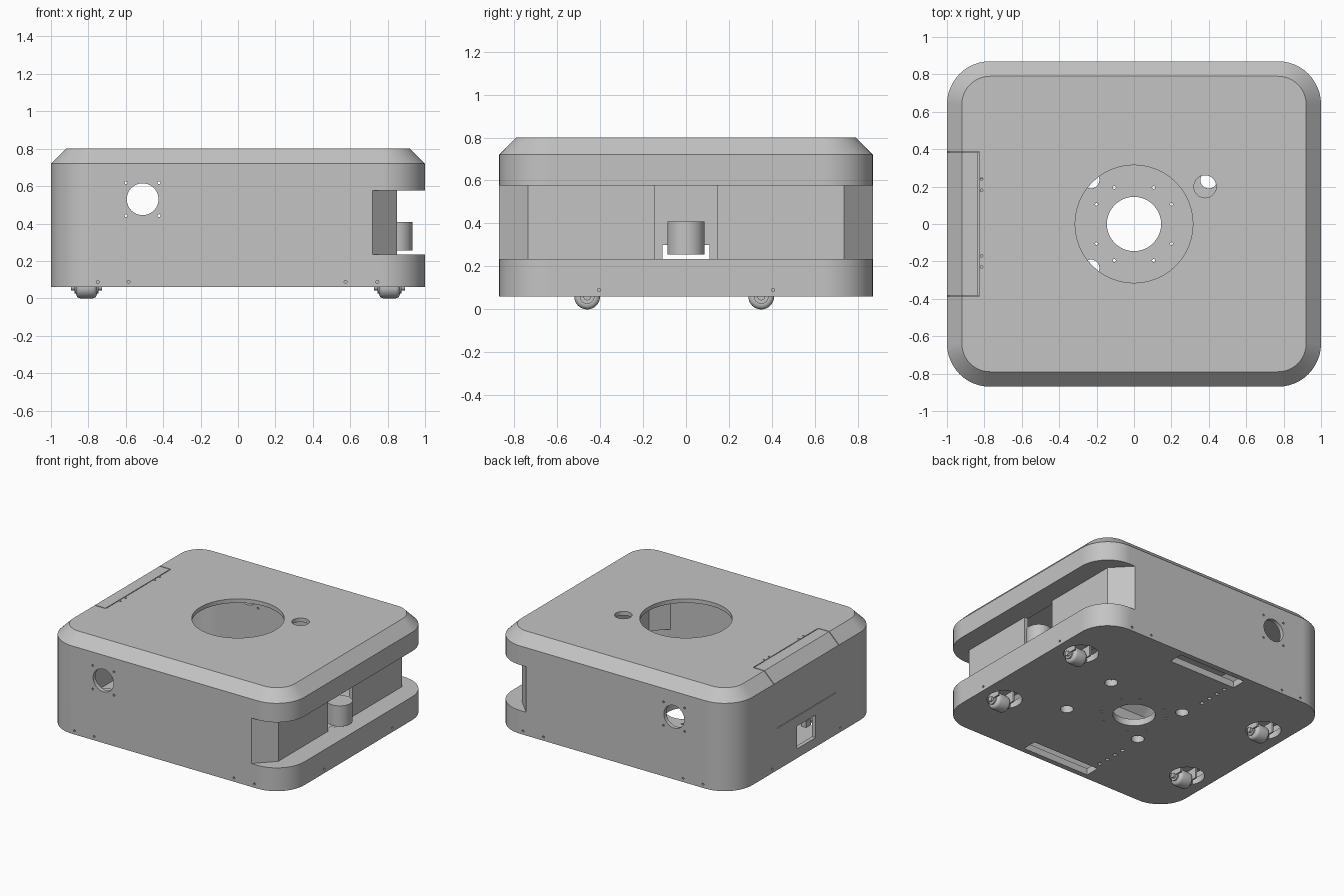
import bpy, bmesh, math
from mathutils import Matrix, Vector

if "Cube" in bpy.data.objects:
    bpy.data.objects.remove(bpy.data.objects["Cube"])

grey = bpy.data.materials.new("plain_grey")
grey.use_nodes = True
COLOUR = (0.55, 0.55, 0.55, 1)
grey.diffuse_color = COLOUR
grey.node_tree.nodes["Principled BSDF"].inputs["Base Color"].default_value = COLOUR

HX, HY, R = 1.0, 0.87, 0.23      # body half sizes and corner radius
Z0, Z1, CH = 0.06, 0.80, 0.08    # body bottom, top, top chamfer
T, FLOOR = 0.03, 0.11            # wall thickness, floor top


def finish(name, bm):
    bmesh.ops.recalc_face_normals(bm, faces=bm.faces)
    me = bpy.data.meshes.new(name)
    bm.to_mesh(me)
    bm.free()
    me.materials.append(grey)
    ob = bpy.data.objects.new(name, me)
    bpy.context.scene.collection.objects.link(ob)
    return ob


def loft(bm, rings):
    """Closed solid through rings of equal point count."""
    loops = [[bm.verts.new(p) for p in ring] for ring in rings]
    for a, b in zip(loops, loops[1:]):
        for i in range(len(a)):
            j = (i + 1) % len(a)
            bm.faces.new((a[i], a[j], b[j], b[i]))
    bm.faces.new(loops[0][::-1])
    bm.faces.new(loops[-1])


def rounded(inset, z, seg=12):
    """Rounded rectangle outline of the body, moved inward."""
    r, pts = R - inset, []
    for k, (sx, sy) in enumerate(((1, 1), (-1, 1), (-1, -1), (1, -1))):
        for i in range(seg + 1):
            a = math.pi / 2 * (k + i / seg)
            pts.append((sx * (HX - R) + r * math.cos(a), sy * (HY - R) + r * math.sin(a), z))
    return pts


def box(bm, x0, x1, y0, y1, z0, z1):
    loft(bm, [[(x0, y0, z), (x1, y0, z), (x1, y1, z), (x0, y1, z)] for z in (z0, z1)])


def rod(bm, centre, r, length, axis="Z", seg=32):
    rot = {"X": Matrix.Rotation(math.pi / 2, 4, "Y"),
           "Y": Matrix.Rotation(math.pi / 2, 4, "X"), "Z": Matrix()}[axis]
    bmesh.ops.create_cone(bm, cap_ends=True, segments=seg, radius1=r, radius2=r,
                          depth=length, matrix=Matrix.Translation(Vector(centre)) @ rot)


def boolean(target, cutter):
    cutter.hide_render = True
    mod = target.modifiers.new("cut", "BOOLEAN")
    mod.operation, mod.solver, mod.object = "DIFFERENCE", "EXACT", cutter
    bpy.context.view_layer.objects.active = target
    bpy.ops.object.modifier_apply(modifier=mod.name)
    bpy.data.objects.remove(cutter)


def cut(target, build):
    bm = bmesh.new()
    build(bm)
    boolean(target, finish("cutter", bm))


def smooth(ob):
    bpy.ops.object.select_all(action="DESELECT")
    ob.select_set(True)
    bpy.context.view_layer.objects.active = ob
    bpy.ops.object.shade_smooth_by_angle(angle=math.radians(30))


def recess(grow):
    """Side recess with slanted ends; grow thickens it for the inner wall."""
    g = grow
    plan = [(0.72 - g, -HY), (0.85 - g, -0.735), (0.85 - g, 0.735), (0.72 - g, HY),
            (0.72 - g, 1.1), (1.2, 1.1), (1.2, -1.1), (0.72 - g, -1.1)]
    return lambda bm: loft(bm, [[(x, y, z) for x, y in plan] for z in (0.235 - g, 0.577 + g)])


# Body shell
bm = bmesh.new()
loft(bm, [rounded(0, Z0), rounded(0, Z1 - CH), rounded(CH, Z1)])
body = finish("body_shell", bm)

bm = bmesh.new()
loft(bm, [rounded(T, FLOOR), rounded(T, Z1 - CH - T * 0.4), rounded(CH + T * 0.4, Z1 - T)])
cavity = finish("cavity", bm)
cut(cavity, recess(T))
cut(body, recess(0))
boolean(body, cavity)

SIGNS = [(sx, sy) for sx in (-1, 1) for sy in (-1, 1)]


# Openings through the walls
def wall_openings(bm):
    box(bm, 0.75, 0.9, -0.145, 0.145, 0.2351, 0.5769)    # sensor notch
    box(bm, -1.1, -0.9, -0.11, 0.11, 0.13, 0.30)         # rear window
    rod(bm, (0, 0, 0.8), 0.315, 0.2, seg=48)             # top hole
    rod(bm, (0.38, 0.2, 0.8), 0.06, 0.2)                 # small top hole
    rod(bm, (-0.51, 0, 0.53), 0.085, 2.2, "Y")           # side ports
    for sx, sy in SIGNS:
        rod(bm, (-0.51 + sx * 0.088, 0, 0.53 + sy * 0.088), 0.008, 2.2, "Y", 10)


# Openings through the floor
def floor_openings(bm):
    rod(bm, (0, 0, 0.08), 0.145, 0.2, seg=40)
    for sx, sy in SIGNS:
        rod(bm, (sx * 0.81, sy * 0.405, 0.08), 0.12, 0.1)
        rod(bm, (0.4 if sx > 0 else -0.23, sy * 0.235, 0.08), 0.045, 0.2, seg=24)
        for px, py in ((0.2, 0.105), (0.105, 0.195)):
            rod(bm, (sx * px, sy * py, 0.08), 0.008, 0.2, seg=10)
    for sy in (-1, 1):
        box(bm, -0.28, 0.28, sy * 0.775 - 0.055, sy * 0.775 + 0.055, 0.02, 0.14)
        for i in range(4):
            rod(bm, (-0.25, sy * (0.42 + 0.08 * i), 0.08), 0.014, 0.2, seg=12)


# Screw holes and hatch seams
def small_details(bm):
    for x in (-0.75, -0.585, 0.575, 0.745):
        for sy in (-1, 1):
            rod(bm, (x, sy * HY, 0.088), 0.008, 0.06, "Y", 10)
    for sx, sy in SIGNS:
        rod(bm, (sx * HX, sy * 0.405, 0.09), 0.008, 0.06, "X", 10)
    for y in (-0.23, -0.17, 0.18, 0.24):
        rod(bm, (-0.815, y, 0.8), 0.007, 0.1, seg=10)
    box(bm, -0.833, -0.827, -0.38, 0.38, 0.79, 0.9)
    box(bm, -1.1, -0.99, -0.35, 0.35, 0.373, 0.378)
    side = [(-0.83, 0.79), (-0.916, 0.79), (-0.99, 0.716), (-1.1, 0.716), (-1.1, 0.9), (-0.83, 0.9)]
    for sy in (-1, 1):
        loft(bm, [[(x, sy * 0.385 + d, z) for x, z in side] for d in (-0.003, 0.003)])


for build in (wall_openings, floor_openings, small_details):
    cut(body, build)
smooth(body)
body.modifiers.new("even_shading", "WEIGHTED_NORMAL").keep_sharp = True

# Sensor in the recess
bm = bmesh.new()
rod(bm, (0.845, 0, 0.332), 0.087, 0.155, seg=40)
smooth(finish("sensor_drum", bm))

# Trailing casters
for sx, sy in SIGNS:
    tag = ("left" if sx > 0 else "right") + ("_back" if sy > 0 else "_front")
    cx, cy = sx * 0.81, sy * 0.405
    wheel_centre = (cx, cy - 0.055, 0.06)

    bm = bmesh.new()
    rod(bm, wheel_centre, 0.06, 0.11, "X", 32)
    rims = [e for e in bm.edges if abs(e.verts[0].co.x - e.verts[1].co.x) < 0.001]
    bmesh.ops.bevel(bm, geom=rims, offset=0.022, segments=4, profile=0.5, affect="EDGES")
    smooth(finish("wheel_" + tag, bm))

    bm = bmesh.new()
    rod(bm, wheel_centre, 0.034, 0.13, "X", 24)
    rod(bm, wheel_centre, 0.018, 0.165, "X", 16)
    smooth(finish("axle_" + tag, bm))

    bm = bmesh.new()
    for s in (-1, 1):
        x = cx + s * 0.066
        box(bm, x - 0.006, x + 0.006, cy - 0.075, cy + 0.02, 0.062, 0.145)
    finish("fork_" + tag, bm)

    bm = bmesh.new()
    rod(bm, (cx, cy, 0.151), 0.115, 0.015)
    for s in (-1, 1):
        box(bm, cx - 0.02, cx + 0.02, cy + s * 0.135 - 0.03, cy + s * 0.135 + 0.03, FLOOR, 0.158)
    smooth(finish("swivel_mount_" + tag, bm))
